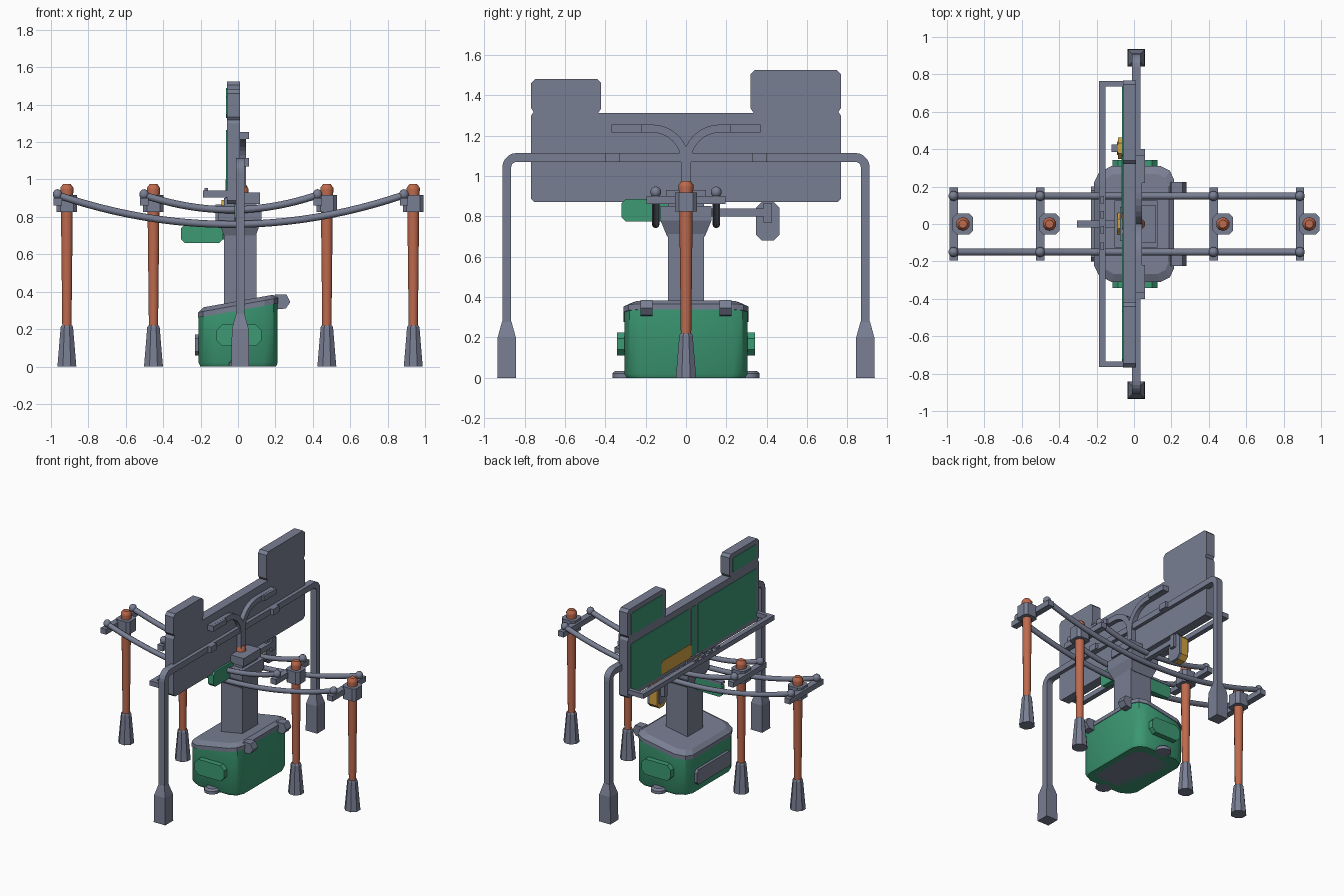
import bpy, bmesh, math
from mathutils import Vector

if "Cube" in bpy.data.objects:
    bpy.data.objects.remove(bpy.data.objects["Cube"])


def material(name, rgb):
    m = bpy.data.materials.new(name)
    m.diffuse_color = (*rgb, 1)
    m.use_nodes = True
    m.node_tree.nodes["Principled BSDF"].inputs["Base Color"].default_value = m.diffuse_color
    return m


GREY = material("slate grey", (0.19, 0.21, 0.29))
GREEN = material("green", (0.045, 0.32, 0.175))
BROWN = material("copper brown", (0.52, 0.145, 0.075))
YELLOW = material("mustard yellow", (0.64, 0.36, 0.055))


def loft(name, loops, mat, smooth=None, bevel=0):
    """Skin a stack of equal-length loops and cap both ends."""
    bm = bmesh.new()
    rings = [[bm.verts.new(p) for p in lp] for lp in loops]
    n = len(rings[0])
    for a, b in zip(rings, rings[1:]):
        for i in range(n):
            j = (i + 1) % n
            bm.faces.new((a[i], a[j], b[j], b[i]))
    bm.faces.new(rings[0][::-1])
    bm.faces.new(rings[-1])
    bmesh.ops.recalc_face_normals(bm, faces=bm.faces)
    me = bpy.data.meshes.new(name)
    bm.to_mesh(me)
    bm.free()
    me.materials.append(mat)
    ob = bpy.data.objects.new(name, me)
    bpy.context.collection.objects.link(ob)
    if bevel:
        mod = ob.modifiers.new("bevel", 'BEVEL')
        mod.width, mod.segments = bevel, 2
    if smooth:
        me.shade_smooth()
        me.set_sharp_from_angle(angle=math.radians(smooth))
    return ob


def prism(name, pts, axis, lo, hi, mat, **kw):
    """Extrude a 2D outline along x, y or z."""
    put = {'x': lambda a, b, c: (c, a, b), 'y': lambda a, b, c: (a, c, b),
           'z': lambda a, b, c: (a, b, c)}[axis]
    return loft(name, [[put(a, b, c) for a, b in pts] for c in (lo, hi)], mat, **kw)


def chamfered(x0, x1, y0, y1, c):
    return [(x0 + c, y0), (x1 - c, y0), (x1, y0 + c), (x1, y1 - c),
            (x1 - c, y1), (x0 + c, y1), (x0, y1 - c), (x0, y0 + c)]


def box(name, x, y, z, mat, **kw):
    return prism(name, [(x[0], y[0]), (x[1], y[0]), (x[1], y[1]), (x[0], y[1])], 'z', *z, mat, **kw)


def turned(name, x, y, profile, sides, mat, smooth=40):
    """Stack of (radius, z) rings around a vertical axis."""
    return loft(name, [[(x + r * math.cos(math.tau * (i + .5) / sides),
                         y + r * math.sin(math.tau * (i + .5) / sides), z)
                        for i in range(sides)] for r, z in profile], mat, smooth=smooth)


def ribbon(name, path, half, x0, x1, mat):
    """Flat bar following a path in the y-z plane."""
    ps = [Vector(p) for p in path]
    left, right = [], []
    for i, p in enumerate(ps):
        d = (ps[min(i + 1, len(ps) - 1)] - ps[max(i - 1, 0)]).normalized()
        nrm = Vector((-d.y, d.x)) * half
        left.append(p + nrm)
        right.append(p - nrm)
    return prism(name, [tuple(p) for p in left + right[::-1]], 'x', x0, x1, mat)


def tube(name, pts, radius, mat):
    cu = bpy.data.curves.new(name, 'CURVE')
    cu.dimensions = '3D'
    cu.bevel_depth, cu.bevel_resolution, cu.use_fill_caps = radius, 2, True
    sp = cu.splines.new('POLY')
    sp.points.add(len(pts) - 1)
    for q, p in zip(sp.points, pts):
        q.co = (*p, 1)
    cu.materials.append(mat)
    ob = bpy.data.objects.new(name, cu)
    bpy.context.collection.objects.link(ob)


def slope(x, z):
    return z + 0.18 * (x + 0.21)


# Base body, sloping lid and fittings
plan = [(-.12, -.305), (.14, -.305), (.19, -.28), (.212, -.23), (.212, .23), (.19, .28),
        (.14, .305), (-.12, .305), (-.185, .27), (-.21, .22), (-.21, -.22), (-.185, -.27)]
grow = lambda s: [(x * s, y * s) for x, y in plan]
loft("base_body", [[(x, y, 0) for x, y in grow(.96)], [(x, y, .02) for x, y in plan],
                   [(x, y, slope(x, .27)) for x, y in plan]], GREEN, smooth=35)
loft("base_lid", [[(x, y, slope(x, .262)) for x, y in grow(1.015)],
                  [(x, y, slope(x, .29)) for x, y in grow(1.015)],
                  [(x, y, slope(x, .312)) for x, y in grow(.88)]], GREY)
prism("base_underside", [(x * .75, y * .75) for x, y in plan], 'z', 0, .004, GREY)
prism("rear_vent", chamfered(-.2, .2, .06, .17, .02), 'x', -.23, -.2, GREY)
for s in (-1, 1):
    prism("side_handle", chamfered(-.115, .125, .11, .225, .03), 'y', s * .29, s * .343, GREEN)
    turned("base_foot", .005, s * .31, [(.055, 0), (.055, .022), (.04, .035)], 10, GREY)
    prism("lid_knob", [(.17, .34), (.2, .305), (.255, .31), (.28, .345), (.26, .385), (.2, .385)],
          'y', s * .195 - .03, s * .195 + .03, GREY)

# Central post, bracket, cap and peg
box("post", (-.075, .1), (-.09, .09), (.3, .9), GREY)
loft("post_bracket", [[(x * a + .01, y * a, z) for x, y in ((-1, -1.1), (1, -1.1), (1, 1.1), (-1, 1.1))]
                      for a, z in ((.085, .7), (.115, .78), (.115, .85))], GREY)
box("post_cap", (-.05, .117), (-.1, .1), (.87, .93), GREY)
turned("post_peg", .025, 0, [(.034, .9), (.034, .95), (.022, .97)], 8, BROWN)

# Board with two raised ears
outline = [(-.75, .87), (.75, .87), (.767, .887), (.767, 1.3), (.755, 1.318), (.767, 1.335),
           (.767, 1.505), (.747, 1.525), (.34, 1.525), (.32, 1.505), (.32, 1.335), (.335, 1.312),
           (-.435, 1.312), (-.42, 1.335), (-.42, 1.46), (-.44, 1.48), (-.747, 1.48), (-.767, 1.46),
           (-.767, 1.335), (-.755, 1.318), (-.767, 1.3), (-.767, .887)]
prism("board", outline, 'x', -.06, .01, GREY)
for y0, y1, z0, z1 in ((.05, .735, .9, 1.265), (-.735, -.05, .9, 1.265), (-.03, .03, .9, 1.265),
                       (.36, .73, 1.33, 1.49), (-.73, -.46, 1.34, 1.445)):
    prism("board_green_panel", chamfered(y0, y1, z0, z1, .008), 'x', -.064, -.055, GREEN)
prism("board_yellow_panel", chamfered(.03, .38, .9, 1.0, .015), 'x', -.067, -.06, YELLOW)

# Tray behind the board
box("tray_rail", (-.187, -.152), (-.765, .765), (.905, .94), GREY)
for s in (-1, 1):
    box("tray_end", (-.187, -.05), sorted((s * .735, s * .765)), (.905, .94), GREY)
for y in (-.12, -.03, .05, .13):
    box("tray_chalk", (-.18, -.16), (y - .02, y + .02), (.94, .955), GREY)

# Side legs, crossbar and forked front ornament
for s in (-1, 1):
    arc = [(s * (.838 + .05 * math.sin(a)), 1.042 + .05 * math.cos(a))
           for a in [math.pi / 2 * i / 5 for i in range(6)]]
    ribbon("side_leg_pipe", [(s * .4, 1.092)] + arc + [(s * .888, .24)], .022, -.012, .036, GREY)
    loft("side_leg_foot", [[(.012 + a * dx, s * .888 + a * dy, z) for dx, dy in
                            ((-1, -1), (1, -1), (1, 1), (-1, 1))]
                           for a, z in ((.047, 0), (.045, .2), (.023, .28))], GREY)
    arm = [(s * (.17 - .165 * math.cos(a)), 1.075 + .16 * math.sin(a))
           for a in [math.pi / 2 * i / 8 for i in range(9)]]
    ribbon("fork_arm", arm + [(s * .37, 1.235)], .02, 0, .042, GREY)
    box("fork_tip", (0, .058), sorted((s * .22, s * .37)), (1.216, 1.254), GREY)
    box("crossbar_end", (0, .058), sorted((s * .33, s * .4)), (1.07, 1.114), GREY)
box("fork_stem", (0, .042), (-.025, .025), (.9, 1.1), GREY)
box("crossbar", (0, .036), (-.4, .4), (1.07, 1.114), GREY)

# Standing poles with feet, collars and crossbars
for x in (-.915, -.452, .475, .937):
    turned("pole", x, 0, [(.025, .15), (.034, .9), (.037, .945), (.037, .955), (.022, .975)], 10, BROWN)
    turned("pole_foot", x, 0, [(.055, 0), (.052, .03), (.036, .21), (.03, .22)], 8, GREY, 20)
    prism("pole_collar", chamfered(x - .055, x + .055, -.055, .055, .02), 'z', .825, .917, GREY)
    box("pole_crossbar", (x - .072, x - .027), (-.195, .195), (.86, .9), GREY)
    for s in (-1, 1):
        turned("rope_knob", x - .05, s * .15, [(.026 * math.sin(t) + .001, .92 - .028 * math.cos(t))
               for t in [math.pi * i / 6 for i in range(7)]], 10, GREY)

# Sagging ropes
for x0, x1, low in ((-.965, .887, .76), (-.502, .425, .838)):
    for s in (-1, 1):
        mid, half = (x0 + x1) / 2, (x1 - x0) / 2
        tube("rope", [(mid + half * t, s * .15, low + (.917 - low) * t * t)
                      for t in [i / 12 - 1 for i in range(25)]], .019, GREY)

# Hanging green signs
prism("rear_sign", chamfered(-.305, -.08, .66, .76, .02), 'y', -.016, .016, GREEN)
box("rear_sign_arm", (-.305, -.07), (-.02, .02), (.755, .772), GREY)
prism("side_sign", chamfered(-.32, -.09, .775, .885, .02), 'x', -.02, .025, GREEN)

# Yellow lantern on its arm
box("lantern_arm", (-.03, .01), (.08, .42), (.8, .838), GREY)
prism("lantern_body", chamfered(.348, .462, .68, .87, .03), 'x', -.085, -.03, YELLOW)
prism("lantern_cover", chamfered(.346, .464, .68, .872, .03), 'x', -.03, -.01, GREY)
prism("lantern_screen", chamfered(.368, .442, .705, .845, .02), 'x', -.09, -.08, GREY)
box("lantern_knob", (-.12, .01), (.385, .425), (.77, .865), GREY)
prism("post_dial", chamfered(-.055, .058, .79, .89, .03), 'x', -.087, -.055, YELLOW)
